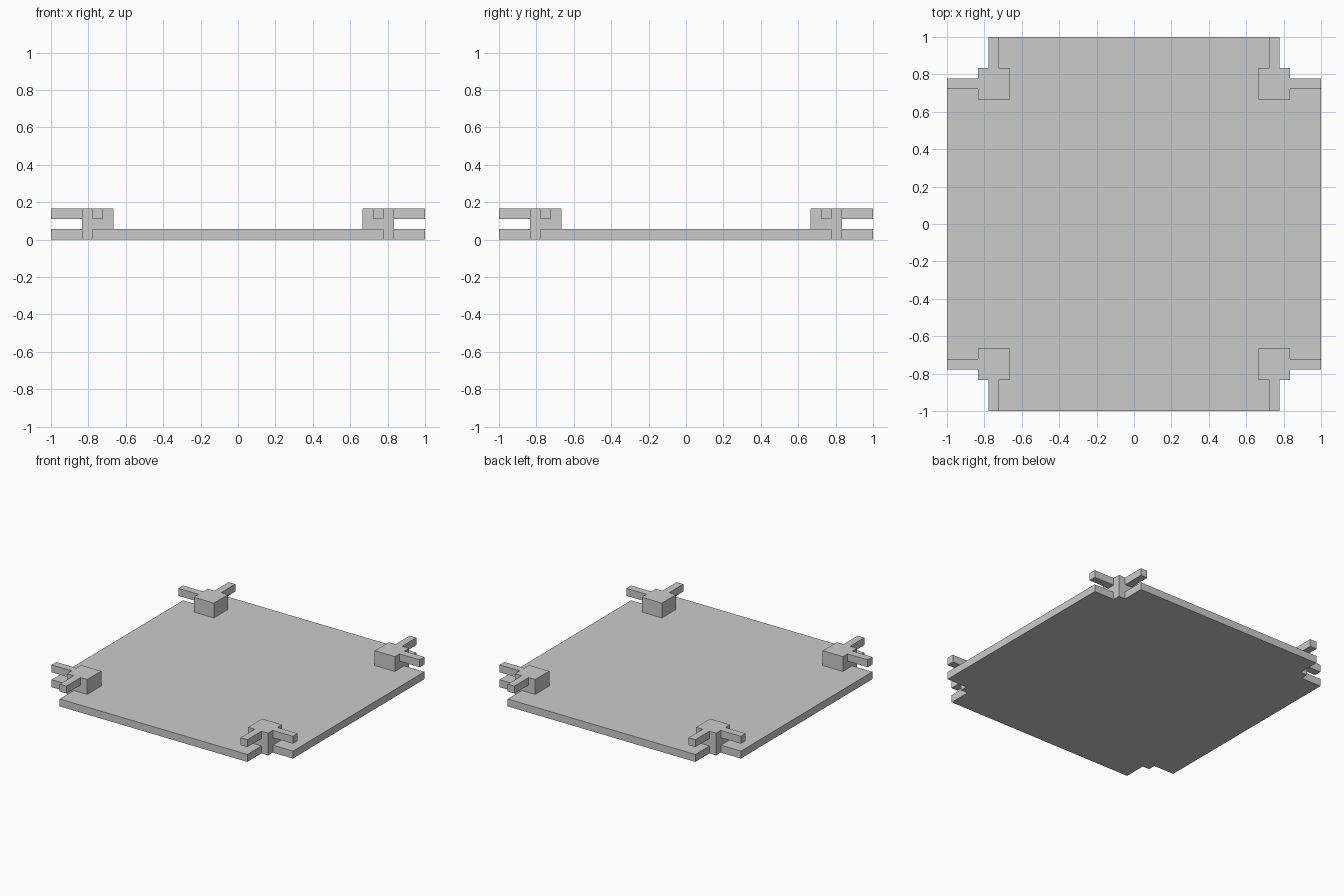
import bpy, bmesh

if "Cube" in bpy.data.objects:
    bpy.data.objects.remove(bpy.data.objects["Cube"])

U = 1 / 18  # the model sits on a regular grid of this step


def make_object(name, bm):
    mesh = bpy.data.meshes.new(name)
    bm.to_mesh(mesh)
    bm.free()
    obj = bpy.data.objects.new(name, mesh)
    bpy.context.collection.objects.link(obj)
    return obj


def add_box(bm, lo, hi, open_side):
    """Box between two grid corners, left open on the side that meets another part."""
    verts = bmesh.ops.create_cube(bm, size=1)["verts"]
    for v in verts:
        v.co = [U * (hi[i] if v.co[i] > 0 else lo[i]) for i in range(3)]
    axis, value = open_side
    faces = {f for v in verts for f in v.link_faces}
    hidden = [f for f in faces if all(abs(v.co[axis] - U * value) < 1e-5 for v in f.verts)]
    bmesh.ops.delete(bm, geom=hidden, context="FACES_ONLY")


# Floor plate: stepped corners, one quarter outline turned four times
quarter = [(18, 14), (15, 14), (15, 15), (14, 15), (14, 18)]
outline = []
for turn in range(4):
    outline += quarter
    quarter = [(-y, x) for x, y in quarter]
bm = bmesh.new()
base = bm.faces.new([bm.verts.new((x * U, y * U, 0)) for x, y in outline])
top = bmesh.ops.extrude_face_region(bm, geom=[base], use_keep_orig=True)["geom"]
for v in top:
    if isinstance(v, bmesh.types.BMVert):
        v.co.z = U
bmesh.ops.recalc_face_normals(bm, faces=bm.faces)
make_object("floor_plate", bm)

# Corner posts, each with two short rails reaching to the plate edges
for sx, side in ((1, "right"), (-1, "left")):
    for sy, end in ((1, "back"), (-1, "front")):
        bm = bmesh.new()
        add_box(bm, (12, 12, 1), (15, 15, 3), (2, 1))
        add_box(bm, (15, 13, 2), (18, 14, 3), (0, 15))
        add_box(bm, (13, 15, 2), (14, 18, 3), (1, 15))
        bmesh.ops.scale(bm, vec=(sx, sy, 1), verts=bm.verts)
        if sx * sy < 0:
            bmesh.ops.reverse_faces(bm, faces=bm.faces)
        make_object(f"corner_post_{end}_{side}", bm)
